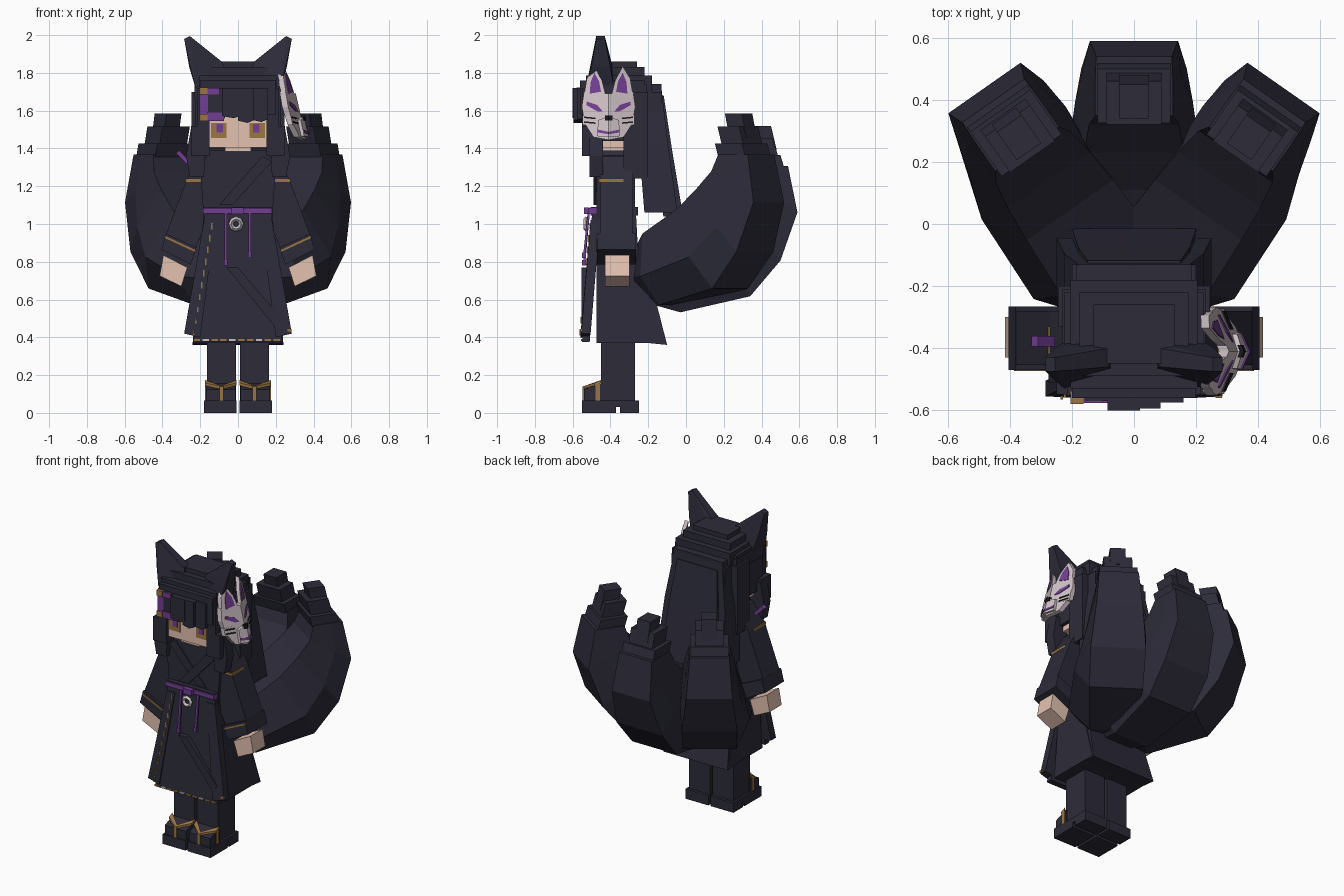
import bpy, bmesh, math
from mathutils import Vector, Matrix

cube = bpy.data.objects.get("Cube")
if cube:
    bpy.data.objects.remove(cube, do_unlink=True)


def material(name, rgb):
    lin = [((c / 255 + 0.055) / 1.055) ** 2.4 for c in rgb] + [1]
    m = bpy.data.materials.new(name)
    m.use_nodes = True
    m.diffuse_color = lin
    m.node_tree.nodes["Principled BSDF"].inputs["Base Color"].default_value = lin
    return m


DARK = material("dark navy", (44, 43, 57))
BLACK = material("near black", (24, 23, 30))
SKIN = material("skin", (228, 194, 176))
PURPLE = material("purple", (114, 62, 146))
GOLD = material("gold", (156, 118, 66))
PALE = material("pale grey", (206, 193, 197))


def finish(name, bm, mat):
    bmesh.ops.recalc_face_normals(bm, faces=bm.faces)
    me = bpy.data.meshes.new(name)
    bm.to_mesh(me)
    bm.free()
    me.materials.append(mat)
    ob = bpy.data.objects.new(name, me)
    bpy.context.collection.objects.link(ob)
    return ob


def hull(name, pts, mat):
    bm = bmesh.new()
    for p in pts:
        bm.verts.new(p)
    r = bmesh.ops.convex_hull(bm, input=bm.verts)
    junk = [v for v in r["geom_interior"] + r["geom_unused"] if isinstance(v, bmesh.types.BMVert)]
    bmesh.ops.delete(bm, geom=list(set(junk)), context="VERTS")
    bmesh.ops.dissolve_limit(bm, angle_limit=0.01, verts=bm.verts, edges=bm.edges)
    return finish(name, bm, mat)


def box(name, x, y, z, mat):
    return hull(name, [(a, b, c) for a in x for b in y for c in z], mat)


def slab(name, xz, y0, y1, mat, s=1):
    """Outline in x and z, given depth from y0 to y1."""
    return hull(name, [(s * x, y, z) for x, z in xz for y in (y0, y1)], mat)


def loft(name, rings, mat):
    bm = bmesh.new()
    vs = [[bm.verts.new(p) for p in r] for r in rings]
    n = len(vs[0])
    for a, b in zip(vs, vs[1:]):
        for i in range(n):
            j = (i + 1) % n
            bm.faces.new((a[i], a[j], b[j], b[i]))
    bm.faces.new(vs[0])
    bm.faces.new(vs[-1])
    return finish(name, bm, mat)


def ring(w, y0, y1, z):
    return [(-w, y0, z), (w, y0, z), (w, y1, z), (-w, y1, z)]


# Legs, sandals, arms and ears in mirrored pairs
for s, side in ((1, "left"), (-1, "right")):
    def X(a, b):
        return (s * a, s * b)
    box(side + "_leg", X(0.01, 0.165), (-0.45, -0.27), (0.06, 0.7), DARK)
    box(side + "_sole", X(0.008, 0.18), (-0.55, -0.25), (0.03, 0.066), DARK)
    box(side + "_sole_front", X(0.008, 0.18), (-0.55, -0.37), (0, 0.035), DARK)
    box(side + "_sole_heel", X(0.008, 0.18), (-0.35, -0.25), (0, 0.035), DARK)
    hull(side + "_foot", [(s * x, y, z) for x in (0.012, 0.17) for y, z in
         ((-0.54, 0.06), (-0.54, 0.125), (-0.44, 0.16), (-0.44, 0.06))], DARK)
    box(side + "_toe_strap", X(0.078, 0.098), (-0.548, -0.53), (0.066, 0.14), GOLD)
    for e in (0.008, 0.176):
        hull(side + "_strap", [(s * x, y, z + d) for x, y, z in
             ((0.088, -0.548, 0.125), (0.088, -0.525, 0.13), (e, -0.485, 0.145), (e, -0.45, 0.16))
             for d in (0, 0.014)], GOLD)
    box(side + "_strap_side", X(0.165, 0.176), (-0.48, -0.455), (0.066, 0.158), GOLD)

    slab(side + "_sleeve", [(0.1, 1.37), (0.2, 1.36), (0.27, 1.24), (0.17, 1.0), (0.225, 0.87),
         (0.385, 0.935)], -0.455, -0.28, DARK, s)
    slab(side + "_cuff", [(0.22, 0.875), (0.382, 0.95), (0.405, 0.865), (0.25, 0.785)], -0.47, -0.265, DARK, s)
    slab(side + "_cuff_trim", [(0.225, 0.862), (0.384, 0.936), (0.387, 0.926), (0.228, 0.852)], -0.474, -0.455, GOLD, s)
    slab(side + "_hand", [(0.268, 0.77), (0.395, 0.835), (0.415, 0.725), (0.30, 0.67)], -0.43, -0.30, SKIN, s)
    box(side + "_shoulder_trim", X(0.165, 0.277), (-0.462, -0.33), (1.222, 1.238), GOLD)

    # Ears lean outward
    hull(side + "_ear", [(s * x, y, z) for x, z, y0, y1 in ((0.07, 1.8, -0.47, -0.38), (0.08, 1.855, -0.46, -0.4),
         (0.225, 1.72, -0.53, -0.38), (0.258, 1.83, -0.5, -0.4), (0.255, 1.995, -0.475, -0.43),
         (0.285, 1.98, -0.475, -0.43)) for y in (y0, y1)], DARK)

    # Side locks framing the face
    box(side + "_lock_front", X(0.15, 0.25), (-0.55, -0.45), (1.36, 1.52), DARK)
    box(side + "_lock_top", X(0.15, 0.215), (-0.55, -0.45), (1.5, 1.72), DARK)
    slab(side + "_lock_tip", [(0.165, 1.5), (0.25, 1.5), (0.275, 1.36), (0.255, 1.25), (0.18, 1.25)],
         -0.51, -0.44, DARK, s)
    box(side + "_lock_back", X(0.16, 0.245), (-0.33, -0.2), (1.24, 1.7), DARK)
    box(side + "_hair_side", X(0.18, 0.225), (-0.5, -0.22), (1.44, 1.76), DARK)

    # Eyes
    box(side + "_eye", X(0.06, 0.142), (-0.535, -0.525), (1.455, 1.535), GOLD)
    box(side + "_iris", X(0.08, 0.115), (-0.538, -0.53), (1.485, 1.53), PURPLE)

    # Crossed collar and a hanging coat edge
    slab(side + "_lapel", [(0.13, 1.36), (0.18, 1.33), (-0.03, 1.1), (-0.1, 1.1)],
         -0.486 - 0.004 * s, -0.46, DARK, s)
    hull(side + "_coat_panel", [(s * x, y + d, z) for x, y, z in ((0.12, -0.505, 1.02), (0.18, -0.505, 1.02),
         (0.2, -0.56, 0.40), (0.285, -0.555, 0.42)) for d in (0, 0.05)], DARK)

# Torso, skirt and separate hanging front panel
box("neck", (-0.07, 0.07), (-0.51, -0.33), (1.383, 1.42), SKIN)
loft("torso", [ring(0.18, -0.475, -0.27, 1.0), ring(0.2, -0.475, -0.27, 1.3), ring(0.15, -0.475, -0.28, 1.39)], DARK)
loft("skirt", [ring(0.18, -0.475, -0.265, 1.06), ring(0.21, -0.475, -0.25, 0.78),
               ring(0.24, -0.475, -0.11, 0.37)], DARK)
hull("front_panel", [(k * x, y + d, z) for k in (1, -1) for x, y, z in ((0.175, -0.497, 1.06), (0.235, -0.55, 0.375))
     for d in (0, 0.04)], DARK)
hull("skirt_back_flap", [(x * k, y, z) for x in (-1, 1) for k, y, z in
     ((0.2, -0.28, 0.75), (0.2, -0.2, 0.75), (0.24, -0.2, 0.37), (0.24, -0.1, 0.36))], DARK)
slab("skirt_fold", [(-0.06, 0.77), (0.0, 0.77), (0.23, 0.5), (0.2, 0.45)], -0.553, -0.52, DARK)

# Dashed trim on the front hem and the coat edge
for i in range(10):
    x = -0.235 + i * 0.047
    box("hem_trim", (x, x + 0.034), (-0.556, -0.545), (0.38, 0.39), PALE if i % 3 == 1 else GOLD)
    t = i / 9
    x, y, z = -0.142 - 0.095 * t, -0.512 - 0.053 * t, 0.97 - 0.56 * t
    box("coat_edge_trim", (x, x + 0.008), (y, y + 0.012), (z, z + 0.035), GOLD)
box("coat_corner_trim", (0.262, 0.284), (-0.561, -0.55), (0.43, 0.444), GOLD)

# Sash, cords and knotted ring charm
box("sash", (-0.183, 0.178), (-0.505, -0.255), (1.045, 1.09), DARK)
box("sash_cord", (-0.184, 0.179), (-0.515, -0.47), (1.056, 1.084), PURPLE)
box("sash_knot", (-0.035, 0.03), (-0.54, -0.51), (1.052, 1.088), PURPLE)
for x, z in ((-0.065, 0.78), (0.062, 0.82)):
    hull("hanging_cord", [(x + a, y + b, h) for y, h in ((-0.515, 1.06), (-0.54, z))
         for a in (-0.007, 0.007) for b in (-0.006, 0.006)], PURPLE)
    box("cord_tassel", (x - 0.01, x + 0.01), (-0.55, -0.53), (z, z + 0.03), PURPLE)
bpy.ops.mesh.primitive_torus_add(location=(-0.01, -0.53, 1.0), rotation=(math.pi / 2, 0, 0),
    major_radius=0.027, minor_radius=0.013, major_segments=8, minor_segments=4)
charm = bpy.context.object
charm.name = "ring_charm"
charm.data.materials.append(PALE)

# Head and stepped hair cap
box("head", (-0.2, 0.2), (-0.53, -0.25), (1.405, 1.72), SKIN)
box("head_back_hair", (-0.2, 0.2), (-0.26, -0.13), (1.4, 1.7), DARK)
for w, y0, y1, z0, z1 in ((0.13, -0.45, -0.26, 1.8, 1.86), (0.175, -0.49, -0.22, 1.76, 1.83),
                          (0.205, -0.53, -0.18, 1.7, 1.785), (0.23, -0.5, -0.21, 1.66, 1.74),
                          (0.185, -0.3, -0.13, 1.64, 1.74)):
    box("hair_cap", (-w, w), (y0, y1), (z0, z1), DARK)

# Fringe, hung in uneven pieces
box("fringe", (-0.2, 0.2), (-0.56, -0.52), (1.58, 1.76), DARK)
for x0, x1, z, y in ((-0.16, -0.07, 1.545, -0.57), (-0.085, 0.02, 1.56, -0.6), (0.0, 0.085, 1.535, -0.595),
                     (0.07, 0.16, 1.54, -0.575)):
    slab("fringe_lock", [(x0, 1.72), (x1, 1.72), (x1, z + 0.015), (x0 * 0.4 + x1 * 0.6, z), (x0, z + 0.012)],
         y, -0.53, DARK)

# Long back hair in two layers
loft("back_hair", [ring(0.18, -0.28, -0.13, 1.72), ring(0.225, -0.25, -0.095, 1.42), ring(0.25, -0.22, -0.045, 1.06)], DARK)
loft("back_hair_layer", [ring(0.15, -0.2, -0.118, 1.68), ring(0.18, -0.15, -0.075, 1.4), ring(0.2, -0.12, -0.015, 1.04)], DARK)

# Hair ornament and side ribbon on the right
box("ornament", (-0.205, -0.15), (-0.567, -0.54), (1.58, 1.69), PURPLE)
box("ornament_bow", (-0.165, -0.075), (-0.577, -0.54), (1.545, 1.59), PURPLE)
box("ornament_bow_top", (-0.165, -0.1), (-0.577, -0.54), (1.685, 1.72), PURPLE)
for z in (1.545, 1.685):
    box("ornament_trim", (-0.205, -0.162), (-0.58, -0.54), (z, z + 0.037), GOLD)
slab("side_ribbon", [(-0.33, 1.375), (-0.31, 1.39), (-0.255, 1.33), (-0.27, 1.315)], -0.395, -0.36, PURPLE)


# Animal mask on the left side: two half plates folded along the centre
def mask_part(name, outline, w0, w1, mat):
    for s in (1, -1):
        hull(name, [(0.262 + (1.83 - z) * 0.23 - abs(u) * 0.4 + w, -0.41 + s * u, z)
                    for u, z in outline for w in (w0, w1)], mat)


mask_part("mask_face", [(0, 1.445), (0.08, 1.46), (0.125, 1.53), (0.142, 1.62), (0.13, 1.7), (0, 1.69)], -0.02, 0.012, PALE)
mask_part("mask_cheek", [(0.08, 1.525), (0.138, 1.525), (0.138, 1.575), (0.08, 1.575)], -0.015, 0.013, PALE)
mask_part("mask_ear", [(0.015, 1.68), (0.13, 1.68), (0.115, 1.77), (0.075, 1.835), (0.035, 1.76)], -0.015, 0.012, PALE)
mask_part("mask_ear_inside", [(0.04, 1.7), (0.1, 1.69), (0.095, 1.75), (0.075, 1.8), (0.05, 1.755)], 0.01, 0.016, PURPLE)
mask_part("mask_muzzle", [(0, 1.46), (0.06, 1.465), (0.055, 1.55), (0, 1.57)], 0, 0.028, PALE)
mask_part("mask_eye", [(0.03, 1.595), (0.06, 1.597), (0.118, 1.63), (0.115, 1.648), (0.06, 1.63)], 0.01, 0.017, PURPLE)
mask_part("mask_nose", [(0, 1.548), (0.02, 1.548), (0.02, 1.575), (0, 1.575)], 0.02, 0.034, BLACK)
mask_part("mask_mouth", [(0, 1.475), (0.058, 1.485), (0.058, 1.5), (0, 1.488)], 0.02, 0.033, PURPLE)
for z in (1.53, 1.555):
    mask_part("mask_whisker", [(0.07, z), (0.13, z + 0.006), (0.13, z + 0.014), (0.07, z + 0.008)], 0.01, 0.018, BLACK)

# Three thick tails: outer y, z, inner y, z, then half widths outside, midway and inside, and outward lean
TAIL = [(-0.30, 0.62, -0.27, 0.76, 0.06, 0.08, 0.08, 0), (-0.03, 0.54, -0.1, 0.93, 0.13, 0.2, 0.18, 0.06),
        (0.34, 0.63, 0.11, 1.06, 0.165, 0.21, 0.17, 0.04), (0.5, 0.83, 0.23, 1.17, 0.17, 0.19, 0.16, 0.01),
        (0.59, 1.1, 0.32, 1.27, 0.142, 0.15, 0.145, 0), (0.54, 1.36, 0.35, 1.36, 0.122, 0.125, 0.125, 0)]
# Stepped tips: half width, y range, z range, backward tilt of the top
TIPS = [(0.118, 0.36, 0.535, 1.3, 1.42, 0.035), (0.088, 0.36, 0.5, 1.37, 1.515, 0.04),
        (0.048, 0.37, 0.48, 1.45, 1.585, 0.03)]
for name, side, k, top in (("middle", 0, 0.945, 1.52), ("left", 1, 0.97, 1.585), ("right", -1, 0.97, 1.585)):
    turn = Matrix.Rotation(math.radians(-35 * side), 3, "Z")
    pivot = Vector((0, -0.25, 0))

    def place(x, y, z):
        return turn @ (Vector((x, y, top + (z - 1.585) * k)) - pivot) + pivot
    rings = []
    for a, b, c, d, wo, wm, wi, lean in TAIL:
        m, n, sh = a * 0.6 + c * 0.4, b * 0.6 + d * 0.4, side * lean
        rings.append([place(*p) for p in ((-wo, a, b), (wo, a, b), (wm + sh, m, n), (wi, c, d),
                                          (-wi, c, d), (-wm + sh, m, n))])
    loft(name + "_tail", rings, DARK)
    for w, y0, y1, z0, z1, tilt in TIPS:
        hull(name + "_tail_tip", [place(x, y - t, z) for x in (-w, w) for y in (y0, y1)
             for z, t in ((z0, 0), (z1, tilt))], DARK)
